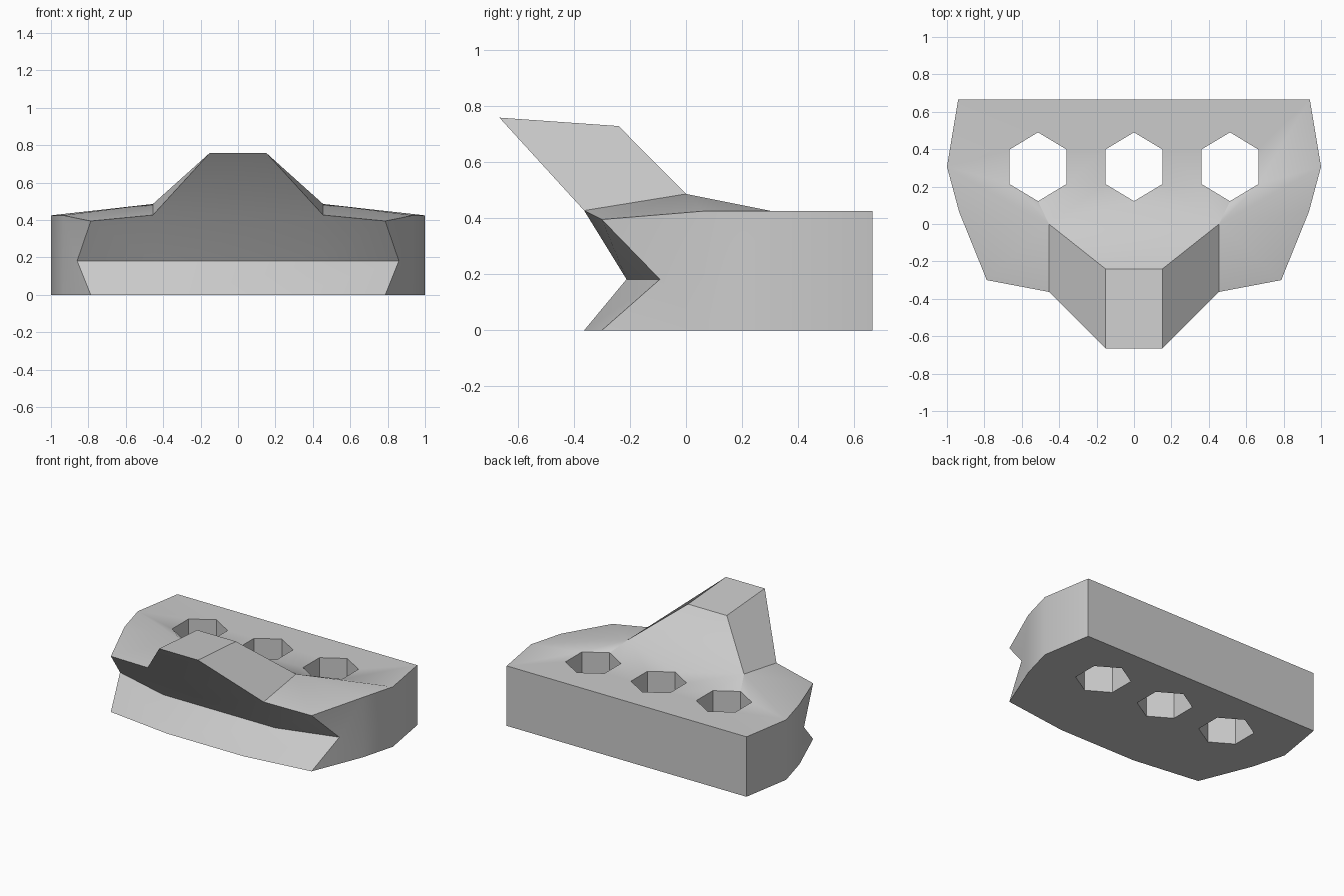
import bpy, bmesh, math

cube = bpy.data.objects.get("Cube")
if cube:
    bpy.data.objects.remove(cube, do_unlink=True)

TOP = 0.425
grey = bpy.data.materials.new("plain grey")
grey.use_nodes = True
color = (0.6, 0.6, 0.6, 1)
grey.diffuse_color = color
grey.node_tree.nodes["Principled BSDF"].inputs["Base Color"].default_value = color

# Named corners of the left half; the other half is mirrored
points = {
    "back": (0.94, 0.665, TOP), "back_low": (0.94, 0.665, 0),
    "side": (1.0, 0.306, TOP), "side_low": (1.0, 0.306, 0),
    "shoulder": (0.935, 0.065, TOP), "shoulder_low": (0.935, 0.065, 0),
    "corner": (0.787, -0.3, 0.395), "corner_low": (0.787, -0.3, 0),
    "notch_end": (0.86, -0.093, 0.182), "notch": (0.44, -0.212, 0.182),
    "toe": (0.3, -0.363, 0),
    "wing": (0.455, -0.363, 0.427), "apex": (0.455, 0, 0.486),
    "lip": (0.152, -0.665, 0.758), "crest": (0.152, -0.24, 0.728),
}

# Hexagonal hole corners, upper and lower
HEX = {"top": (0, 1), "outer_top": (1, 0.5), "outer_bottom": (1, -0.5),
       "bottom": (0, -1), "inner_bottom": (-1, -0.5), "inner_top": (-1, 0.5)}
for hole, cx in (("mid", 0), ("end", 0.513)):
    for name, (u, v) in HEX.items():
        x, y = cx + u * 0.153, 0.306 + v * 0.184
        if x > -0.01:
            points[f"{hole}_{name}"] = (x, y, TOP)
            points[f"{hole}_{name}_low"] = (x, y, 0)

bm = bmesh.new()
verts = {}
for name, (x, y, z) in points.items():
    left = bm.verts.new((x, y, z))
    verts[name] = (left, left if x == 0 else bm.verts.new((-x, y, z)))


def pair(names):
    """One face and its mirrored twin."""
    for side in (0, 1):
        bm.faces.new([verts[n][side] for n in names.split()])


def span(names):
    """One face crossing the middle, from its left half."""
    names = names.split()
    loop = [verts[n][0] for n in names]
    loop += [verts[n][1] for n in reversed(names) if verts[n][1] not in loop]
    bm.faces.new(loop)


def low(names):
    return " ".join(n + "_low" for n in names.split())


def wall(names):
    """Upright walls below a chain of upper corners."""
    names = names.split()
    for a, b in zip(names, names[1:]):
        pair(f"{a} {b} {b}_low {a}_low")


# Flat top and base behind and around the holes
rear = ("mid_top mid_outer_top mid_outer_bottom end_inner_bottom end_inner_top "
        "end_top end_outer_top end_outer_bottom side back")
span(rear)
span(low(rear))
span(low("mid_bottom mid_outer_bottom end_inner_bottom end_bottom "
         "end_outer_bottom side shoulder corner") + " toe")

# Outer walls and hole walls
wall("back side shoulder")
span("back back_low")
wall("mid_top mid_outer_top mid_outer_bottom mid_bottom")
wall("end_top end_outer_top end_outer_bottom end_bottom "
     "end_inner_bottom end_inner_top end_top")
pair("shoulder corner notch_end")
pair("shoulder notch_end shoulder_low")
pair("shoulder_low notch_end corner_low")

# Slopes fanning down from the foot of the spout
fan = ("shoulder side end_outer_bottom end_bottom end_inner_bottom "
       "mid_outer_bottom mid_bottom").split()
for a, b in zip(fan, fan[1:]):
    pair(f"apex {a} {b}")
span("mid_bottom apex")
pair("apex shoulder corner wing")

# Spout
pair("apex wing lip crest")
span("apex crest")
span("crest lip")
span("lip wing")

# Front notch
pair("corner notch_end notch wing")
span("wing notch")
pair("notch_end notch toe corner_low")
span("notch toe")

bmesh.ops.recalc_face_normals(bm, faces=bm.faces)
mesh = bpy.data.meshes.new("spouted_block")
bm.to_mesh(mesh)
bm.free()
mesh.materials.append(grey)
block = bpy.data.objects.new("spouted_block", mesh)
bpy.context.collection.objects.link(block)
bpy.context.view_layer.objects.active = block
block.select_set(True)
bpy.ops.object.shade_smooth_by_angle(angle=math.radians(30))
